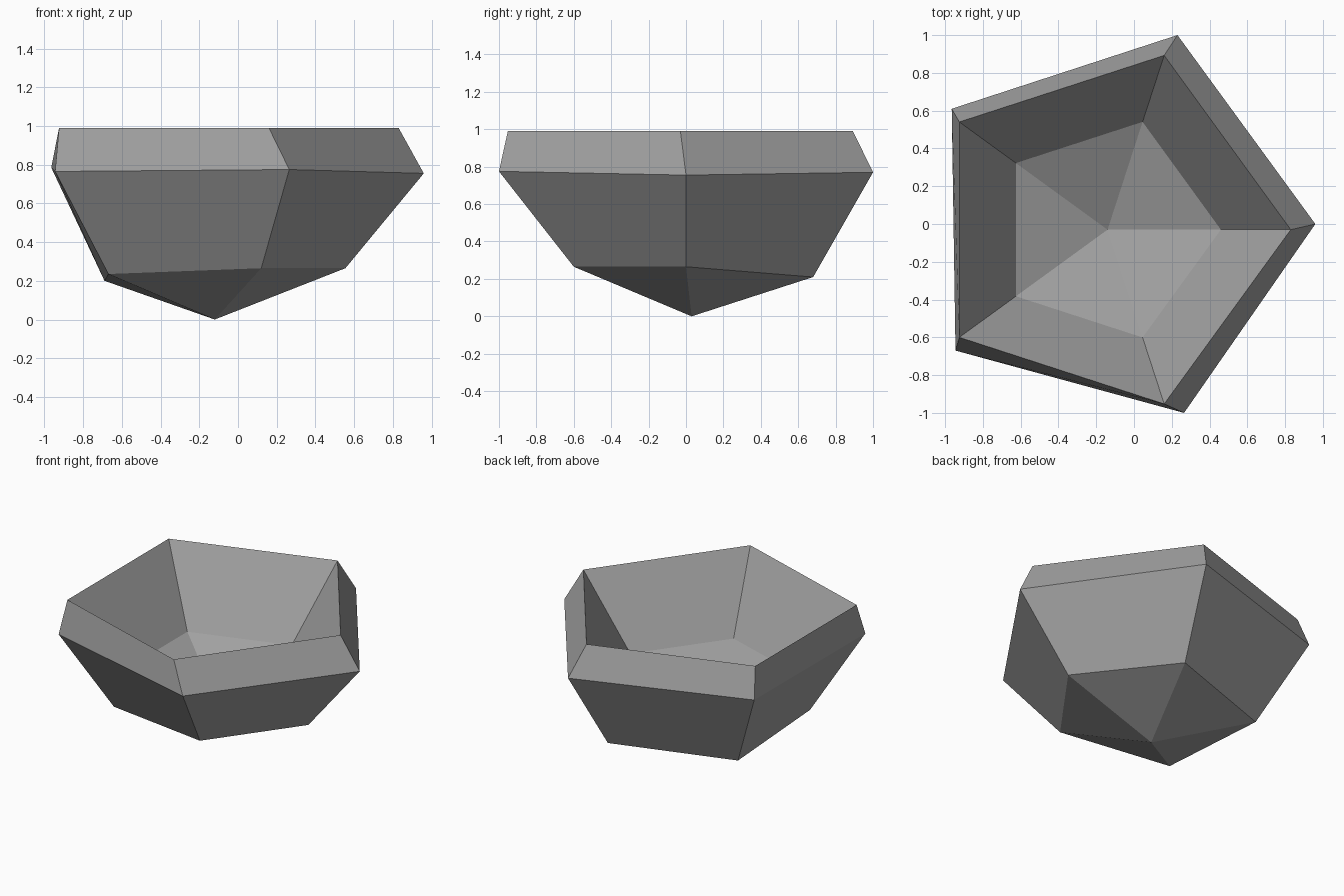
import bpy
import bmesh
from math import cos, sin, radians

cube = bpy.data.objects.get("Cube")
if cube:
    bpy.data.objects.remove(cube, do_unlink=True)

SIDES = 5


def pentagon(radius, z, cx=-0.14, cy=-0.03):
    """Regular pentagon with a corner towards +x."""
    step = radians(360 / SIDES)
    return [(cx + radius * cos(i * step), cy + radius * sin(i * step), z)
            for i in range(SIDES)]


def stone_material():
    mat = bpy.data.materials.new("stone_grey")
    mat.use_nodes = True
    colour = (0.36, 0.36, 0.36, 1)
    mat.diffuse_color = colour
    bsdf = mat.node_tree.nodes["Principled BSDF"]
    bsdf.inputs["Base Color"].default_value = colour
    bsdf.inputs["Roughness"].default_value = 0.8
    return mat


# Slightly uneven outer shell: pointed base, lower corners, widest corners
base_tip = (-0.12, 0.03, 0)
lower_ring = [(0.555, 0, 0.265), (0.14, 0.68, 0.21), (-0.69, 0.40, 0.20),
              (-0.67, -0.44, 0.235), (0.12, -0.60, 0.265)]
widest_ring = [(0.96, 0, 0.755), (0.23, 1, 0.77), (-0.965, 0.61, 0.785),
               (-0.945, -0.67, 0.765), (0.265, -1, 0.775)]

# Regular hollow: sharp rim, floor corners and sunken floor centre
rim = pentagon(0.97, 0.99)
floor_ring = pentagon(0.60, 0.49)
floor_centre = (-0.14, -0.03, 0.25)

bm = bmesh.new()
rings = [[bm.verts.new(p) for p in ring]
         for ring in (lower_ring, widest_ring, rim, floor_ring)]
tip, centre = bm.verts.new(base_tip), bm.verts.new(floor_centre)

for i in range(SIDES):
    j = (i + 1) % SIDES
    bm.faces.new((tip, rings[0][j], rings[0][i]))
    for low, high in zip(rings, rings[1:]):
        bm.faces.new((low[i], low[j], high[j], high[i]))
    bm.faces.new((rings[-1][i], rings[-1][j], centre))

bmesh.ops.recalc_face_normals(bm, faces=bm.faces)
mesh = bpy.data.meshes.new("faceted_bowl")
bm.to_mesh(mesh)
bm.free()
mesh.materials.append(stone_material())
bowl = bpy.data.objects.new("faceted_bowl", mesh)
bpy.context.collection.objects.link(bowl)
